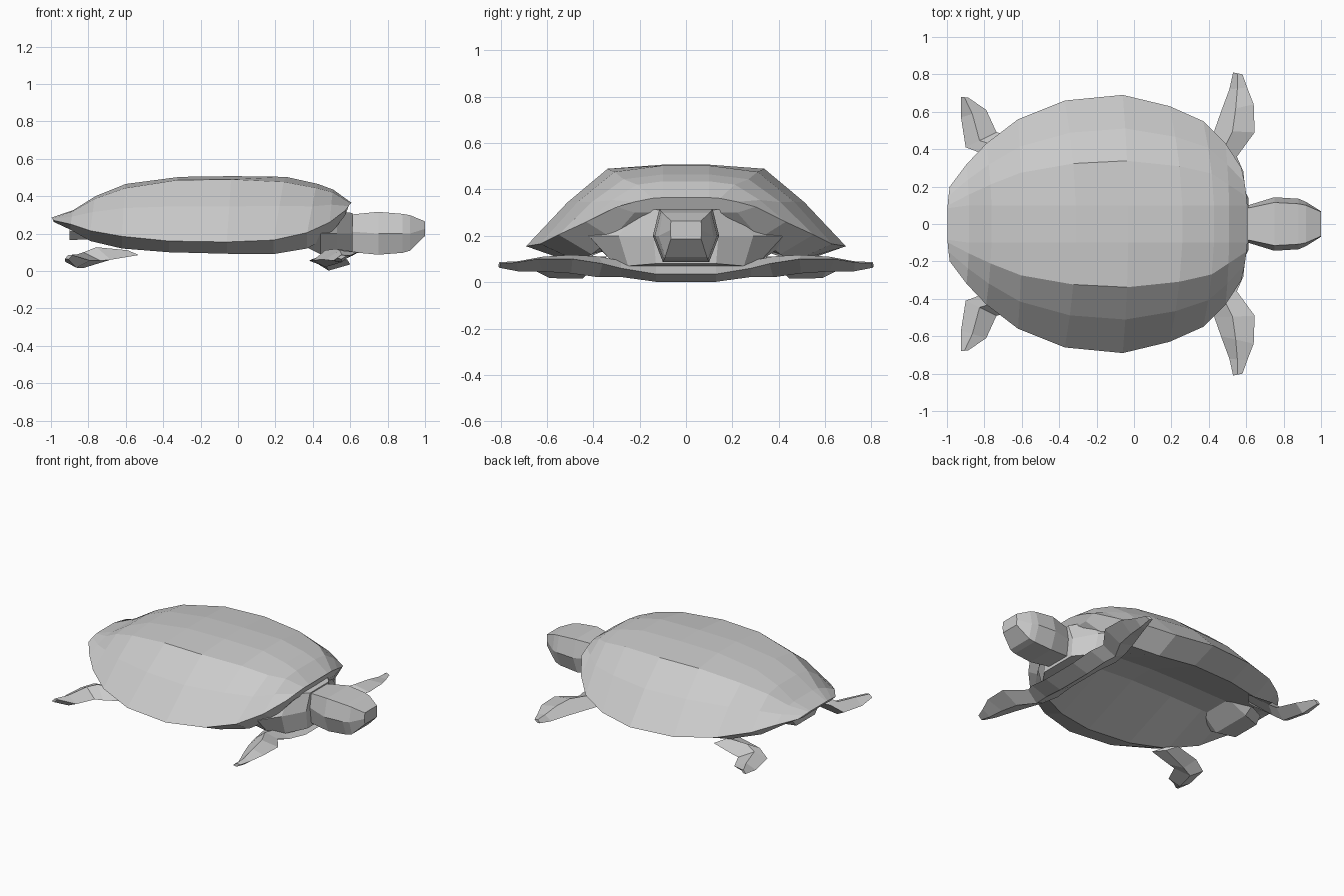
import bpy, bmesh
from mathutils import Vector


def loft(name, rings, mirror=False):
    """Skin a list of equal-length closed rings, cap the ends, flat shaded."""
    bm = bmesh.new()
    loops = [[bm.verts.new(p) for p in r] for r in rings]
    n = len(rings[0])
    for a, b in zip(loops, loops[1:]):
        for i in range(n):
            j = (i + 1) % n
            bm.faces.new((a[i], a[j], b[j], b[i]))
    bm.faces.new(loops[0][::-1])
    bm.faces.new(loops[-1])
    bmesh.ops.recalc_face_normals(bm, faces=bm.faces)
    me = bpy.data.meshes.new(name)
    bm.to_mesh(me)
    bm.free()
    ob = bpy.data.objects.new(name, me)
    bpy.context.collection.objects.link(ob)
    if mirror:
        m = ob.modifiers.new("mirror", 'MIRROR')
        m.use_axis = (False, True, False)
    return ob


def both_sides(half):
    """Close a half section (top to bottom, y > 0) with its mirror image."""
    return half + [(x, -y, z) for x, y, z in reversed(half)]


# Shell: top x, top z, rim x, rim half width, rim z, belly z, hollow z
shell = [
    (-1.00, .285, -.985, .20, .27, .262, .265),
    (-.88, .325, -.895, .32, .25, .22, .25),
    (-.76, .40, -.79, .43, .215, .16, .245),
    (-.60, .465, -.62, .56, .185, .12, .25),
    (-.31, .503, -.37, .66, .16, .10, .255),
    (-.03, .507, -.06, .69, .155, .092, .255),
    (.26, .503, .19, .63, .165, .09, .24),
    (.43, .465, .37, .55, .205, .12, .22),
    (.51, .435, .49, .43, .26, .19, .22),
    (.61, .365, .575, .30, .325, .30, .30),
]
rings = []
for xt, zt, xr, yr, zr, zb, zc in shell:
    ridge = .95 if yr > .64 else .92
    half = []
    for t, h in ((min(.1 / yr, .42), 1), (.49, ridge), (.74, .54), (1, 0)):
        half.append((xt + (xr - xt) * t * t, yr * t, zr + (zt - zr) * h))
    half.append((xr, yr * .74, zb))
    half.append((xr, .09, zc))
    rings.append(both_sides(half))
loft("shell", rings)


def hex_body(name, stations):
    """Stations: x, top/mid/bottom half widths, top/mid/bottom z."""
    loft(name, [both_sides([(x, a, zt), (x, b, zm), (x, c, zb)])
                for x, a, b, c, zt, zm, zb in stations])


# Head and neck
hex_body("head", [
    (.57, .08, .10, .08, .295, .21, .11),
    (.61, .085, .10, .085, .302, .21, .10),
    (.75, .115, .143, .10, .316, .20, .087),
    (.88, .108, .135, .095, .305, .20, .097),
    (.92, .10, .118, .09, .298, .20, .108),
    (1.0, .065, .068, .065, .265, .225, .187),
])

# Chest filling the front opening of the shell
hex_body("chest", [
    (.36, .34, .46, .36, .28, .19, .13),
    (.44, .30, .42, .32, .30, .20, .09),
    (.53, .20, .29, .25, .32, .20, .07),
    (.612, .10, .14, .13, .31, .20, .08),
])

# Tail stump
hex_body("tail", [
    (-.90, .10, .14, .10, .25, .21, .165),
    (-.78, .14, .20, .14, .26, .21, .17),
    (-.66, .12, .18, .12, .29, .27, .25),
])


def flipper(name, stations):
    """Stations: leading edge, trailing edge, half thickness."""
    out = []
    for lead, trail, t in stations:
        a, b = Vector(lead), Vector(trail)
        mid = a.lerp(b, .55)
        up = Vector((0, 0, t))
        out.append([a, mid + up, b, mid - up])
    loft(name, out, mirror=True)


# Front flippers, meeting at a low shoulder under the neck
flipper("front_flippers", [
    ((.60, 0, .035), (.39, 0, .06), .047),
    ((.60, .13, .035), (.39, .13, .06), .047),
    ((.585, .28, .06), (.38, .28, .055), .035),
    ((.55, .36, .08), (.40, .39, .055), .045),
    ((.645, .49, .10), (.43, .50, .06), .04),
    ((.64, .64, .10), (.465, .60, .06), .032),
    ((.605, .73, .085), (.51, .72, .055), .022),
    ((.58, .80, .08), (.53, .81, .07), .012),
])

flipper("rear_flippers", [
    ((-.53, .46, .085), (-.64, .34, .11), .012),
    ((-.68, .48, .06), (-.82, .38, .10), .045),
    ((-.735, .49, .055), (-.90, .41, .06), .042),
    ((-.79, .61, .055), (-.925, .57, .05), .035),
    ((-.885, .675, .085), (-.925, .68, .065), .012),
])
